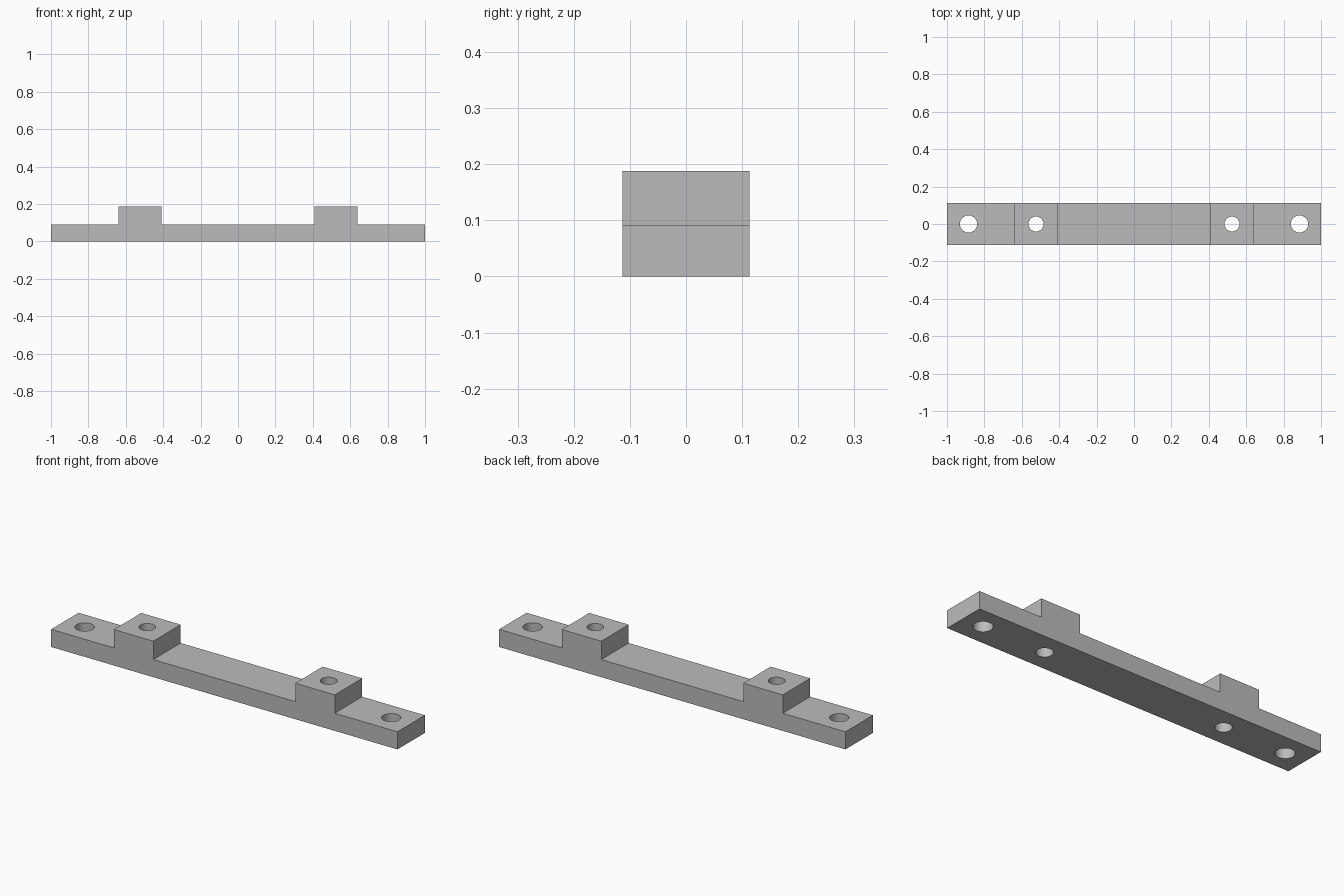
import bpy
import bmesh
from mathutils import Matrix

HALF_WIDTH = 0.113
BASE_TOP = 0.092
BLOCK_TOP = 0.188
BLOCK_INNER, BLOCK_OUTER = 0.41, 0.638
# (distance from centre, radius) of the holes on each side
HOLES = [(0.885, 0.046), (0.524, 0.04)]

default_cube = bpy.data.objects.get("Cube")
if default_cube:
    bpy.data.objects.remove(default_cube, do_unlink=True)

grey = bpy.data.materials.new("plain grey")
grey.use_nodes = True
colour = (0.5, 0.5, 0.5, 1)
grey.diffuse_color = colour
grey.node_tree.nodes["Principled BSDF"].inputs["Base Color"].default_value = colour


def make_object(name, bm):
    bmesh.ops.recalc_face_normals(bm, faces=bm.faces)
    mesh = bpy.data.meshes.new(name)
    bm.to_mesh(mesh)
    bm.free()
    mesh.materials.append(grey)
    obj = bpy.data.objects.new(name, mesh)
    bpy.context.collection.objects.link(obj)
    return obj


# Stepped side profile, mirrored about the centre and extruded across the width
half = [(BLOCK_INNER, BASE_TOP), (BLOCK_INNER, BLOCK_TOP), (BLOCK_OUTER, BLOCK_TOP),
        (BLOCK_OUTER, BASE_TOP), (1, BASE_TOP), (1, 0)]
profile = half + [(-x, z) for x, z in reversed(half)]
bm = bmesh.new()
face = bm.faces.new([bm.verts.new((x, -HALF_WIDTH, z)) for x, z in profile])
extruded = bmesh.ops.extrude_face_region(bm, geom=[face])["geom"]
verts = [v for v in extruded if isinstance(v, bmesh.types.BMVert)]
bmesh.ops.translate(bm, verts=verts, vec=(0, 2 * HALF_WIDTH, 0))
bar = make_object("mounting_bar", bm)

# Four upright drills for the through holes
bm = bmesh.new()
for side in (-1, 1):
    for x, radius in HOLES:
        bmesh.ops.create_cone(bm, cap_ends=True, segments=48, radius1=radius,
                              radius2=radius, depth=1,
                              matrix=Matrix.Translation((side * x, 0, 0)))
drills = make_object("hole_cutters", bm)
drills.hide_render = True
drills.hide_viewport = True

cut = bar.modifiers.new("through holes", "BOOLEAN")
cut.operation = "DIFFERENCE"
cut.solver = "EXACT"
cut.object = drills

# Apply the cut, then remove the drills and smooth only the hole walls
bpy.context.view_layer.objects.active = bar
bar.select_set(True)
bpy.ops.object.modifier_apply(modifier=cut.name)
bpy.data.objects.remove(drills, do_unlink=True)
bpy.ops.object.shade_smooth_by_angle()
